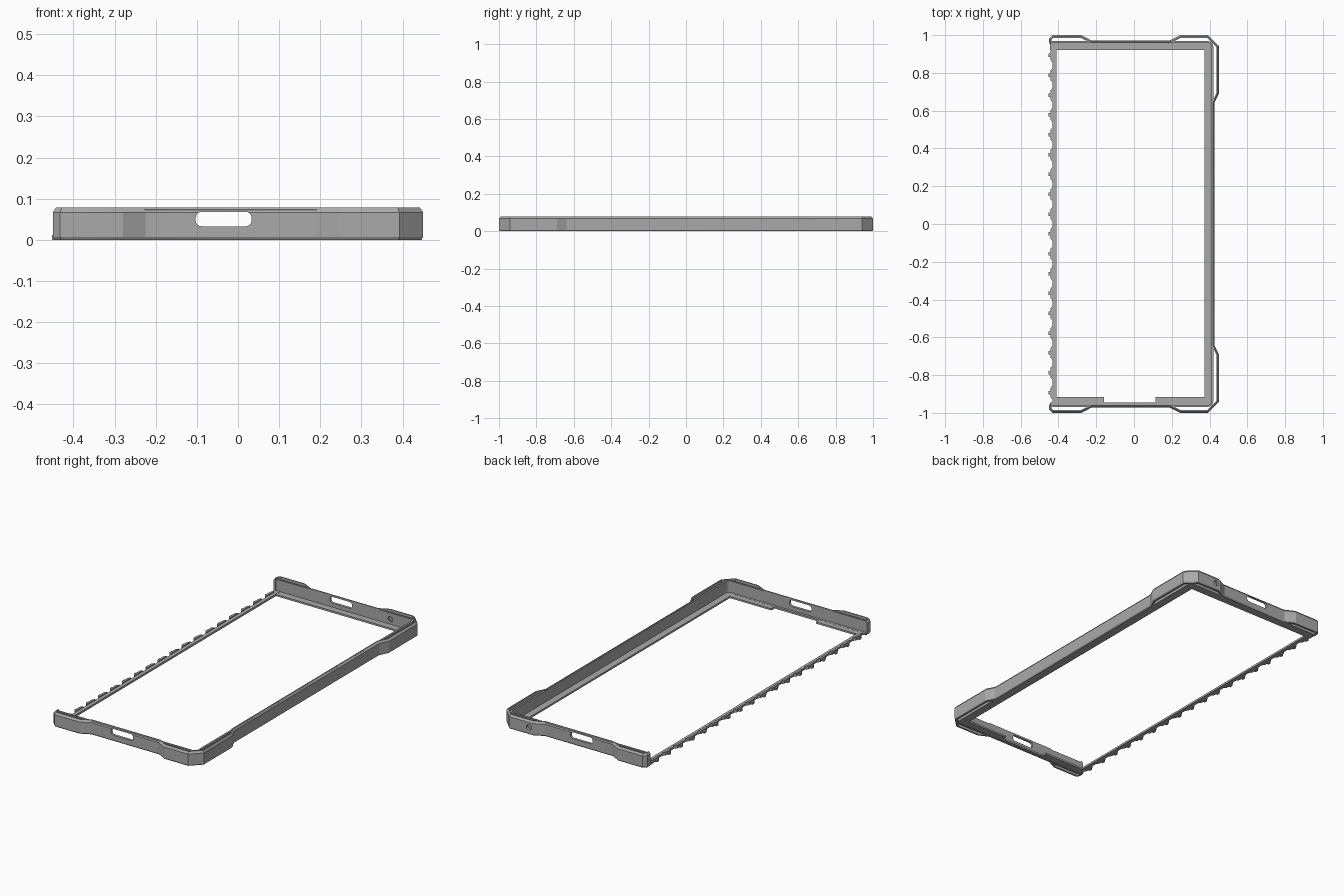
import bpy, bmesh, math
from mathutils import Vector

old = bpy.data.objects.get("Cube")
if old:
    bpy.data.objects.remove(old, do_unlink=True)

grey = bpy.data.materials.new("mid grey")
grey.use_nodes = True
grey.diffuse_color = (0.4, 0.4, 0.4, 1)
grey.node_tree.nodes["Principled BSDF"].inputs["Base Color"].default_value = (0.4, 0.4, 0.4, 1)


def finish(bm, name):
    bmesh.ops.recalc_face_normals(bm, faces=bm.faces)
    mesh = bpy.data.meshes.new(name)
    bm.to_mesh(mesh)
    bm.free()
    mesh.materials.append(grey)
    ob = bpy.data.objects.new(name, mesh)
    bpy.context.collection.objects.link(ob)
    return ob


def sweep(name, path, section):
    """Sweep a section of (inward offset, height) along a flat open path with mitred corners."""
    pts = [Vector(p) for p in path]
    bm = bmesh.new()
    rings = []
    for i, p in enumerate(pts):
        a = (p - pts[i - 1]).normalized() if i else (pts[1] - p).normalized()
        b = (pts[i + 1] - p).normalized() if i < len(pts) - 1 else a
        na, nb = Vector((-a.y, a.x)), Vector((-b.y, b.x))
        miter = (na + nb) / (1 + na.dot(nb))
        rings.append([bm.verts.new((*(p + miter * d), z)) for d, z in section])
    n = len(section)
    for r, s in zip(rings, rings[1:]):
        for k in range(n):
            bm.faces.new((r[k], r[(k + 1) % n], s[(k + 1) % n], s[k]))
    bm.faces.new(rings[0])
    bm.faces.new(rings[-1])
    return finish(bm, name)


def prism(name, outline, z0, z1):
    """Extrude a plan outline upward."""
    bm = bmesh.new()
    face = bm.faces.new([bm.verts.new((x, y, z0)) for x, y in outline])
    top = bmesh.ops.extrude_face_region(bm, geom=[face])["geom"]
    bmesh.ops.translate(bm, vec=(0, 0, z1 - z0), verts=[v for v in top if isinstance(v, bmesh.types.BMVert)])
    return finish(bm, name)


def box(name, x0, x1, y0, y1, z0, z1):
    return prism(name, [(x0, y0), (x1, y0), (x1, y1), (x0, y1)], z0, z1)


def pill(name, x0, x1, z0, z1, y0, y1, r):
    """Rounded bar running along y, used as a cutter."""
    bm = bmesh.new()
    verts = []
    for k, (cx, cz) in enumerate([(x1 - r, z1 - r), (x0 + r, z1 - r), (x0 + r, z0 + r), (x1 - r, z0 + r)]):
        for j in range(5):
            t = math.pi / 2 * (k + j / 4.0)
            verts.append((cx + r * math.cos(t), y0, cz + r * math.sin(t)))
    face = bm.faces.new([bm.verts.new(v) for v in verts])
    top = bmesh.ops.extrude_face_region(bm, geom=[face])["geom"]
    bmesh.ops.translate(bm, vec=(0, y1 - y0, 0), verts=[v for v in top if isinstance(v, bmesh.types.BMVert)])
    bmesh.ops.remove_doubles(bm, verts=bm.verts, dist=1e-5)
    ob = finish(bm, name)
    ob.hide_render = True
    return ob


# Outer skin: bulges at the corners, open on the hinge side
half = [(0.0, -0.972), (0.19, -0.972), (0.245, -1.0), (0.392, -1.0),
        (0.45, -0.942), (0.45, -0.69), (0.425, -0.64)]
front_left = [(-0.45, -0.955), (-0.45, -0.982), (-0.432, -1.0), (-0.28, -1.0), (-0.225, -0.972)]
front_path = front_left + half[1:]
path = front_path + [(x, -y) for x, y in reversed(front_path)]
skin = sweep("outer_wall", path, [(0.004, 0), (0, 0.007), (0, 0.067), (0.008, 0.078), (0.014, 0.078), (0.014, 0)])

# Inner wall with rounded corners, leaving slim pockets behind the bulges
arc = [(0.39 + 0.03 * math.sin(t * math.pi / 10), -0.938 - 0.03 * math.cos(t * math.pi / 10)) for t in range(6)]
inner_half = [(-0.445, -0.968)] + arc
liner = sweep("inner_wall", inner_half + [(x, -y) for x, y in reversed(inner_half)],
              [(0, 0), (0, 0.074), (0.01, 0.074), (0.01, 0)])

# Port slots at both ends and a small round hole at the back
cutters = [pill("slot_cutter", -0.103, 0.033, 0.033, 0.068, -1.1, 1.1, 0.014),
           pill("hole_cutter", 0.255, 0.285, 0.025, 0.055, 0.9, 1.1, 0.0149)]
for ob in (skin, liner):
    bpy.context.view_layer.objects.active = ob
    for c in cutters:
        mod = ob.modifiers.new("cut", "BOOLEAN")
        mod.operation = "DIFFERENCE"
        mod.solver = "EXACT"
        mod.object = c
        bpy.ops.object.modifier_apply(modifier=mod.name)
for c in cutters:
    bpy.data.objects.remove(c, do_unlink=True)

# Flat lip around the opening, recessed in the middle of the front
sweep("floor_lip", [(0.39, -0.966), (0.418, -0.938), (0.418, 0.938), (0.39, 0.966), (-0.445, 0.966)],
      [(0, 0.001), (0, 0.011), (0.046, 0.011), (0.046, 0.001)])
box("front_lip", -0.445, 0.385, -0.966, -0.945, 0.001, 0.011)
box("front_lip_left", 0.115, 0.38, -0.946, -0.917, 0.001, 0.0105)
box("front_lip_right", -0.43, -0.16, -0.946, -0.917, 0.001, 0.0105)

# Low hinge strip with a row of scalloped tabs and small pegs
box("hinge_strip", -0.431, -0.41, -0.966, 0.966, 0.001, 0.012)
step = 0.105
for i in range(18):
    y = (i - 8.5) * step
    prism("hinge_tab", [(-0.43, y - 0.04), (-0.43, y + 0.04), (-0.442, y + 0.025), (-0.442, y - 0.025)], 0.001, 0.018)
    box("hinge_peg", -0.452, -0.441, y - 0.009, y + 0.009, 0, 0.012)

# Smooth the rounded corners while keeping hard edges
for ob in (skin, liner):
    bpy.ops.object.select_all(action="DESELECT")
    ob.select_set(True)
    bpy.context.view_layer.objects.active = ob
    bpy.ops.object.shade_smooth_by_angle(angle=math.radians(25))
